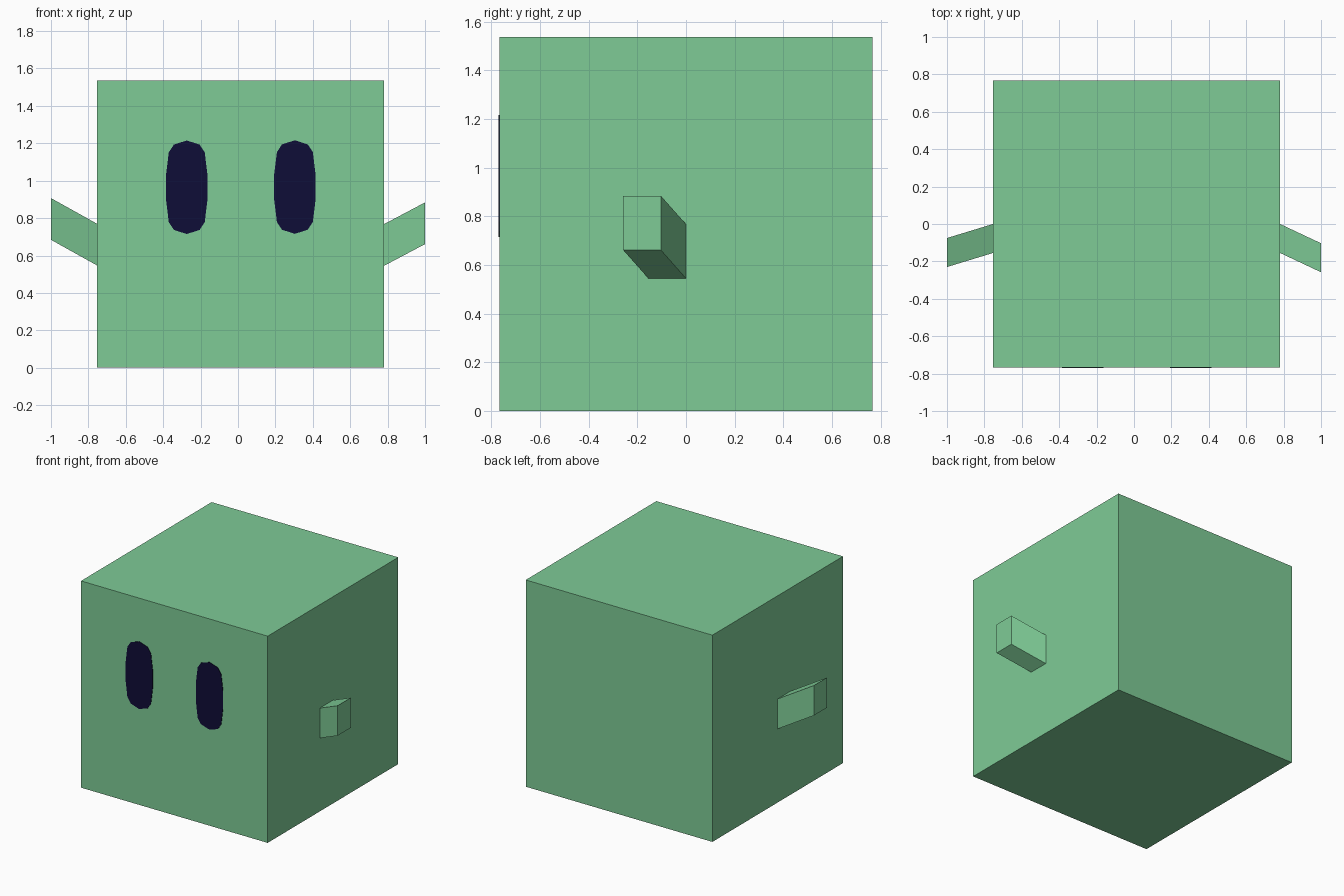
import bpy, bmesh
from mathutils import Vector

if "Cube" in bpy.data.objects:
    bpy.data.objects.remove(bpy.data.objects["Cube"])


def material(name, rgb):
    m = bpy.data.materials.new(name)
    m.diffuse_color = (*rgb, 1.0)
    m.use_nodes = True
    m.node_tree.nodes["Principled BSDF"].inputs["Base Color"].default_value = m.diffuse_color
    return m


GREEN = material("soft green", (0.209, 0.597, 0.305))
NAVY = material("dark navy", (0.0048, 0.004, 0.038))


def prism(name, outline, shift, mat):
    """Extrude a closed outline along a vector into a solid."""
    bm = bmesh.new()
    face = bm.faces.new([bm.verts.new(p) for p in outline])
    ext = bmesh.ops.extrude_face_region(bm, geom=[face], use_keep_orig=True)
    moved = [g for g in ext["geom"] if isinstance(g, bmesh.types.BMVert)]
    bmesh.ops.translate(bm, verts=moved, vec=Vector(shift))
    bmesh.ops.recalc_face_normals(bm, faces=bm.faces)
    mesh = bpy.data.meshes.new(name)
    bm.to_mesh(mesh)
    bm.free()
    mesh.materials.append(mat)
    obj = bpy.data.objects.new(name, mesh)
    bpy.context.collection.objects.link(obj)
    return obj


# Cube body
X0, X1, Y, H = -0.754, 0.781, 0.767, 1.537
prism("body", [(X0, -Y, 0), (X1, -Y, 0), (X1, Y, 0), (X0, Y, 0)], (0, 0, H), GREEN)

# Slanted arms, rooted slightly inside the body
for name, root, tip in (("left_arm", (X0, 0.0, 0.547), (-1.0, -0.075, 0.684)),
                        ("right_arm", (X1, 0.0, 0.545), (1.0, -0.103, 0.661))):
    root, tip = Vector(root), Vector(tip)
    start = root - (tip - root) * 0.05
    section = [start + Vector((0, dy, dz))
               for dy, dz in ((0, 0), (-0.155, 0), (-0.155, 0.223), (0, 0.223))]
    prism(name, section, tip - start, GREEN)

# Tall faceted oval eyes as thin plates, from one mirrored quarter outline
quarter = [(0.0, 0.25), (0.069, 0.228), (0.096, 0.187), (0.111, 0.065)]
half = quarter + [(x, -z) for x, z in reversed(quarter)]
oval = half + [(-x, z) for x, z in reversed(half[1:-1])]
for name, cx, cz in (("left_eye", -0.274, 0.965), ("right_eye", 0.304, 0.966)):
    prism(name, [(cx + x, -Y + 0.004, cz + z) for x, z in oval], (0, -0.008, 0), NAVY)
